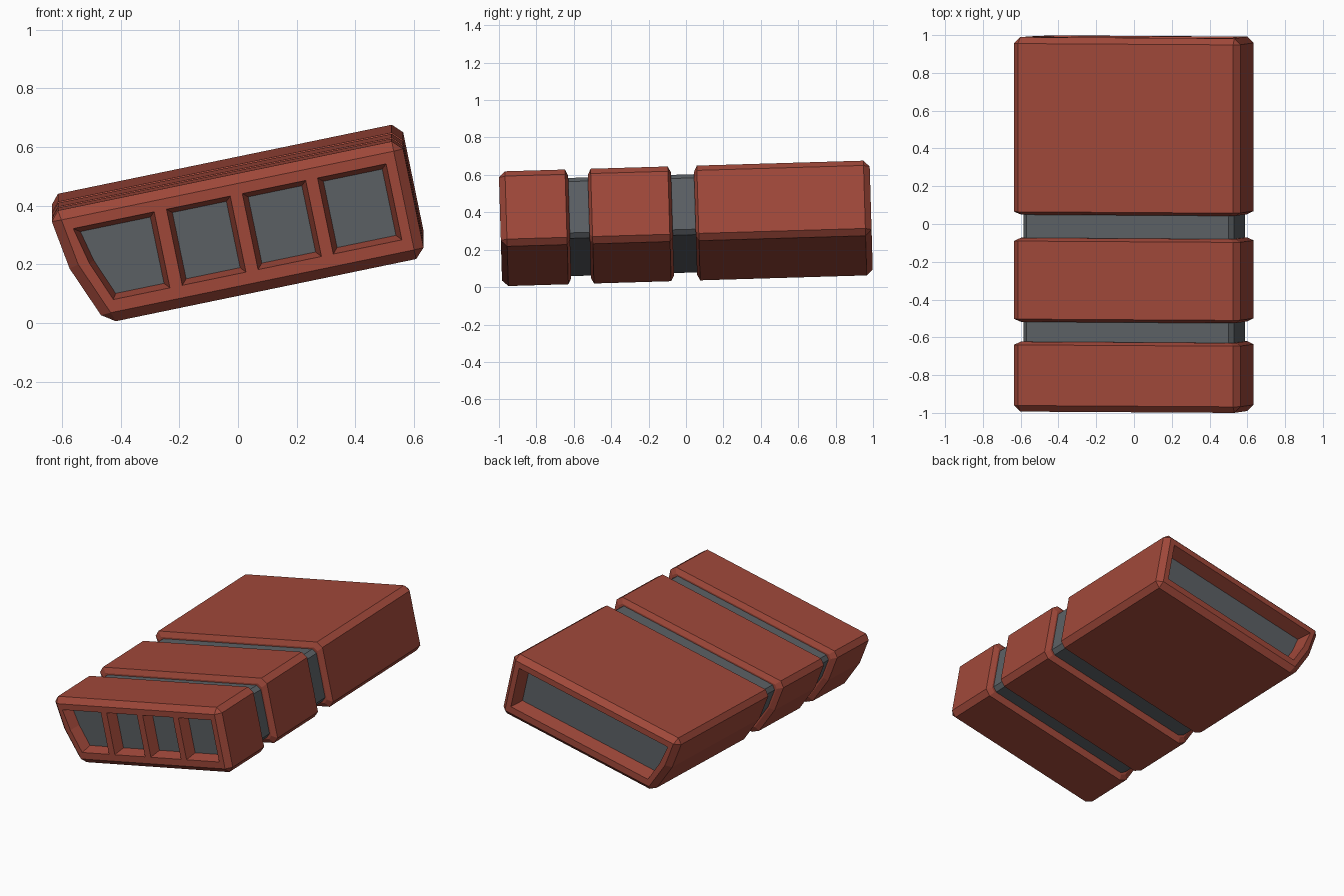
import bpy, bmesh
from math import radians
from mathutils import Matrix, Vector

if "Cube" in bpy.data.objects:
    bpy.data.objects.remove(bpy.data.objects["Cube"])

CHAMFER = 0.033
# Cross-section corners, counter-clockwise: bottom, right, top, bent left flank
PROFILE = [(-.44, .09), (.672, .09), (.672, .50), (-.557, .50), (-.525, .298)]
# The whole body leans sideways and tips slightly up toward the rear
TILT = (Matrix.Translation((0, 0, .0285)) @ Matrix.Rotation(radians(1.7), 4, 'X')
        @ Matrix.Rotation(radians(-11.7), 4, 'Y'))


def material(name, color):
    mat = bpy.data.materials.new(name)
    mat.use_nodes = True
    mat.diffuse_color = color
    mat.node_tree.nodes["Principled BSDF"].inputs["Base Color"].default_value = color
    return mat


RED = material("brick red", (.352, .065, .042, 1))
GREY = material("slate grey", (.107, .119, .130, 1))


def inset(points, d):
    """Move every edge of a polygon inward by d."""
    pts = [Vector(p) for p in points]
    out = []
    for i, p in enumerate(pts):
        a = (p - pts[i - 1]).normalized()
        b = (pts[(i + 1) % len(pts)] - p).normalized()
        n1, n2 = Vector((-a.y, a.x)), Vector((-b.y, b.x))
        out.append(p + (n1 + n2) * d / (1 + n1.dot(n2)))
    return out


def section(d, cut):
    """Profile inset by d, with all corners but the flank bend chamfered."""
    pts = inset(PROFILE, d)
    out = []
    for i, p in enumerate(pts):
        c = 0 if i == len(pts) - 1 else cut
        for q in (pts[i - 1], pts[(i + 1) % len(pts)]):
            out.append(p + (q - p).normalized() * c)
    return out


def ring(bm, points, y):
    return [bm.verts.new((p[0], y, p[1])) for p in points]


def bridge(bm, a, b):
    for i in range(len(a)):
        j = (i + 1) % len(a)
        bm.faces.new((a[i], a[j], b[j], b[i]))


def loop_edges(bm, loop):
    edges = []
    for i in range(len(loop)):
        pair = (loop[i - 1], loop[i])
        edges.append(bm.edges.get(pair) or bm.edges.new(pair))
    return edges


def windowed_cap(bm, outer, y, depth, windows):
    """Close an end with a frame holding tapered recesses with grey panes."""
    edges = loop_edges(bm, outer)
    for shape in windows:
        rim = ring(bm, shape, y)
        pane = ring(bm, inset(shape, .017), y + depth)
        bridge(bm, rim, pane)
        bm.faces.new(pane).material_index = 1
        edges += loop_edges(bm, rim)
    bmesh.ops.triangle_fill(bm, edges=edges, use_beauty=True, normal=(0, 1, 0))


def finish(bm, name, materials):
    bmesh.ops.remove_doubles(bm, verts=bm.verts, dist=.0005)
    bmesh.ops.recalc_face_normals(bm, faces=bm.faces)
    mesh = bpy.data.meshes.new(name)
    bm.to_mesh(mesh)
    bm.free()
    for mat in materials:
        mesh.materials.append(mat)
    obj = bpy.data.objects.new(name, mesh)
    obj.matrix_world = TILT
    bpy.context.collection.objects.link(obj)


def block(name, start, end, front=None, back=None):
    """Chamfered shell section; an end with windows gets the wide chamfer."""
    bm = bmesh.new()
    lip = section(.03, .022)
    sharp = inset(PROFILE, CHAMFER)
    sharp = [p for p in sharp for _ in range(2)]
    full = section(0, CHAMFER)
    loops = [ring(bm, sharp if front else lip, start),
             ring(bm, full, start + (CHAMFER if front else .016)),
             ring(bm, full, end - (CHAMFER if back else .016)),
             ring(bm, sharp if back else lip, end)]
    for a, b in zip(loops, loops[1:]):
        bridge(bm, a, b)
    # Merge doubled corners before closing the ends
    bmesh.ops.remove_doubles(bm, verts=bm.verts, dist=.0005)
    for y, windows, depth in ((start, front, .07), (end, back, -.09)):
        rim = [v for v in bm.verts if abs(v.co.y - y) < .0001]
        edges = [e for e in bm.edges if e.verts[0] in rim and e.verts[1] in rim]
        if windows:
            ordered = [rim[0]]
            while len(ordered) < len(rim):
                ordered.append(next(e.other_vert(ordered[-1]) for e in edges
                                    if ordered[-1] in e.verts
                                    and e.other_vert(ordered[-1]) not in ordered))
            windowed_cap(bm, ordered, y, depth, windows)
        else:
            bmesh.ops.contextual_create(bm, geom=edges)
    finish(bm, name, (RED, GREY))


# Recess outlines: the leftmost one follows the bent flank
LOW, HIGH = .165, .43


def pane_shape(left, right):
    if left is None:
        return [(-.40, LOW), (right, LOW), (right, HIGH), (-.485, HIGH), (-.455, .303)]
    return [(left, LOW), (right, LOW), (right, HIGH), (left, HIGH)]


front_windows = [pane_shape(a, b) for a, b in
                 ((None, -.203), (-.16, .062), (.104, .325), (.366, .605))]

# Three shell sections
block("front_section", -.983, -.613, front=front_windows)
block("middle_section", -.508, -.063)
block("rear_section", .06, 1.0, back=[pane_shape(None, .605)])

# Grey core showing in the two gaps
for name, start, end in (("front_joint", -.64, -.48), ("rear_joint", -.09, .09)):
    bm = bmesh.new()
    a, b = (ring(bm, section(.04, .025), y) for y in (start, end))
    bridge(bm, a, b)
    bmesh.ops.remove_doubles(bm, verts=bm.verts, dist=.0005)
    bmesh.ops.holes_fill(bm, edges=bm.edges, sides=0)
    finish(bm, name, (GREY,))
